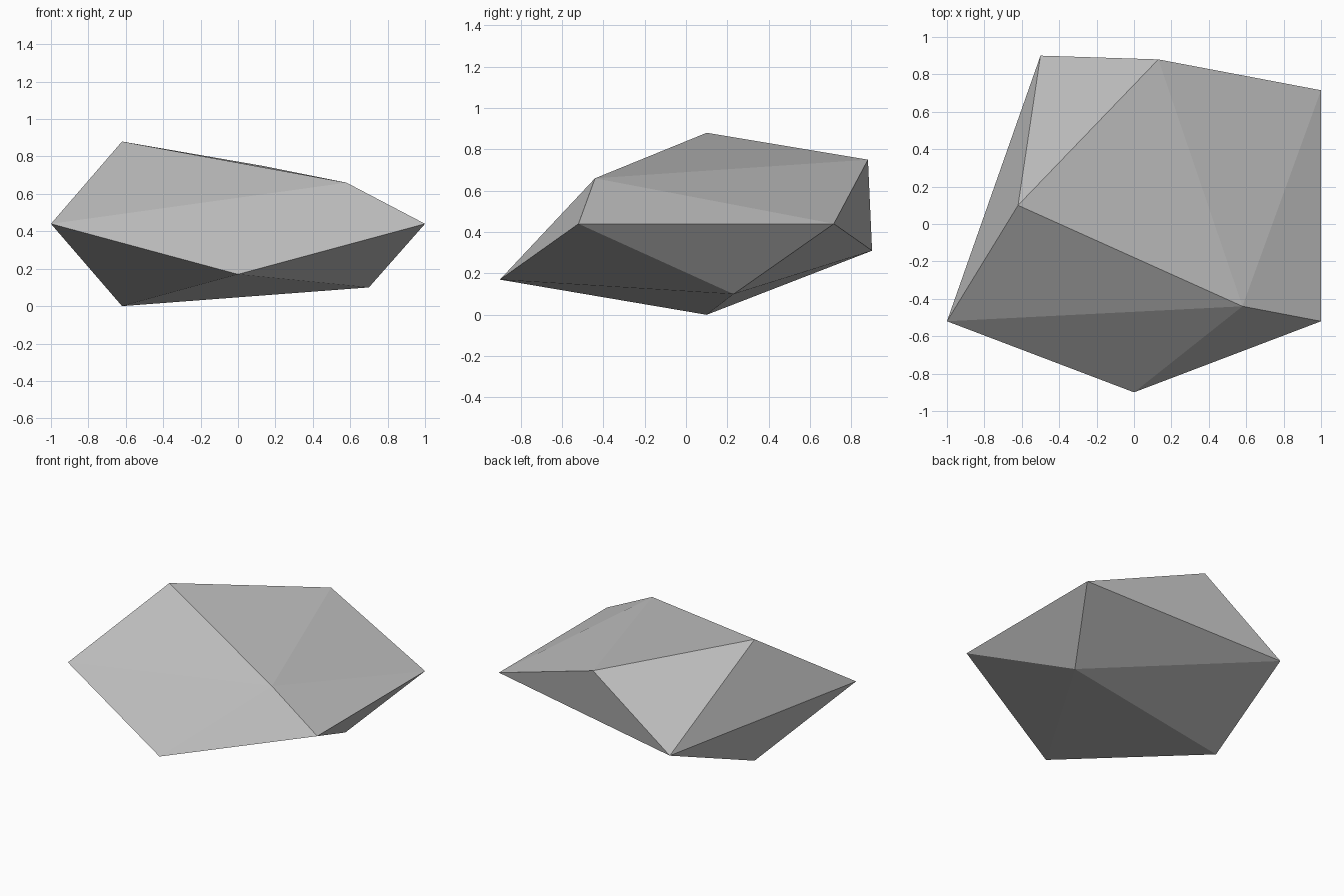
import bpy
import bmesh

default = bpy.data.objects.get("Cube")
if default:
    bpy.data.objects.remove(default, do_unlink=True)

bm = bmesh.new()


def fan(hub, *ring):
    """Fill triangles from a hub corner to each pair of neighbours in the ring."""
    for a, b in zip(ring, ring[1:]):
        bm.faces.new((hub, a, b))


# Corners around the rim
nose = bm.verts.new((0, -0.9, 0.17))
left_rim = bm.verts.new((-1, -0.52, 0.44))
right_rim = bm.verts.new((1, -0.52, 0.44))
right_back = bm.verts.new((1, 0.715, 0.44))
back_left = bm.verts.new((-0.5, 0.9, 0.31))

# Corners on top and underneath
peak = bm.verts.new((-0.62, 0.1, 0.88))
shoulder = bm.verts.new((0.58, -0.44, 0.66))
back_ridge = bm.verts.new((0.13, 0.88, 0.75))
base = bm.verts.new((-0.62, 0.1, 0))
keel = bm.verts.new((0.7, 0.23, 0.1))

# Upper facets
fan(shoulder, left_rim, nose, right_rim, right_back, back_ridge, peak, left_rim)
fan(peak, back_ridge, back_left, left_rim)

# Back facet
fan(back_left, back_ridge, right_back)

# Lower facets
fan(base, left_rim, nose, keel, back_left, left_rim)
fan(keel, nose, right_rim, right_back, back_left)

bmesh.ops.recalc_face_normals(bm, faces=bm.faces)
mesh = bpy.data.meshes.new("rock")
bm.to_mesh(mesh)
bm.free()

# Plain grey stone
stone = bpy.data.materials.new("stone_grey")
stone.use_nodes = True
grey = (0.52, 0.52, 0.52, 1)
stone.diffuse_color = grey
stone.node_tree.nodes["Principled BSDF"].inputs["Base Color"].default_value = grey
mesh.materials.append(stone)

rock = bpy.data.objects.new("rock", mesh)
bpy.context.collection.objects.link(rock)
